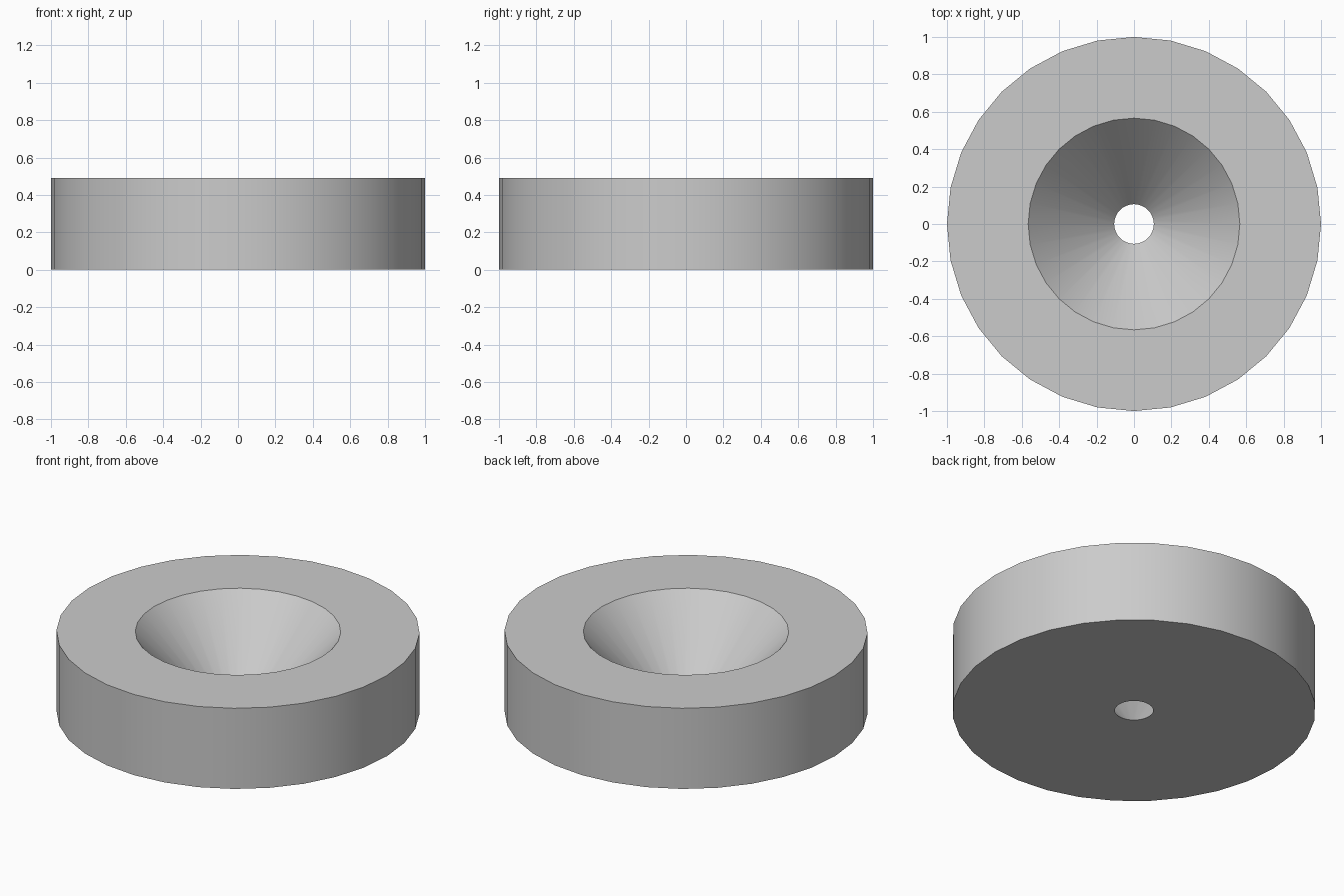
import bpy, bmesh, math

if "Cube" in bpy.data.objects:
    bpy.data.objects.remove(bpy.data.objects["Cube"])

SIDES = 32
# Closed cross-section (radius, z): outer wall and conical bore
PROFILE = [(0.106, 0.0), (1.0, 0.0), (1.0, 0.49), (0.566, 0.49)]

# Spin the cross-section into a countersunk disc
bm = bmesh.new()
rings = []
for r, z in PROFILE:
    rings.append([bm.verts.new((r * math.cos(2 * math.pi * i / SIDES),
                                r * math.sin(2 * math.pi * i / SIDES), z))
                  for i in range(SIDES)])
for k, ring in enumerate(rings):
    nxt = rings[(k + 1) % len(rings)]
    for i in range(SIDES):
        j = (i + 1) % SIDES
        bm.faces.new((ring[i], nxt[i], nxt[j], ring[j]))
bmesh.ops.recalc_face_normals(bm, faces=bm.faces)

mesh = bpy.data.meshes.new("countersunk_washer")
bm.to_mesh(mesh)
bm.free()
washer = bpy.data.objects.new("countersunk_washer", mesh)
bpy.context.collection.objects.link(washer)

# Smooth walls, crisp rims
bpy.context.view_layer.objects.active = washer
washer.select_set(True)
bpy.ops.object.shade_smooth_by_angle(angle=math.radians(30))
